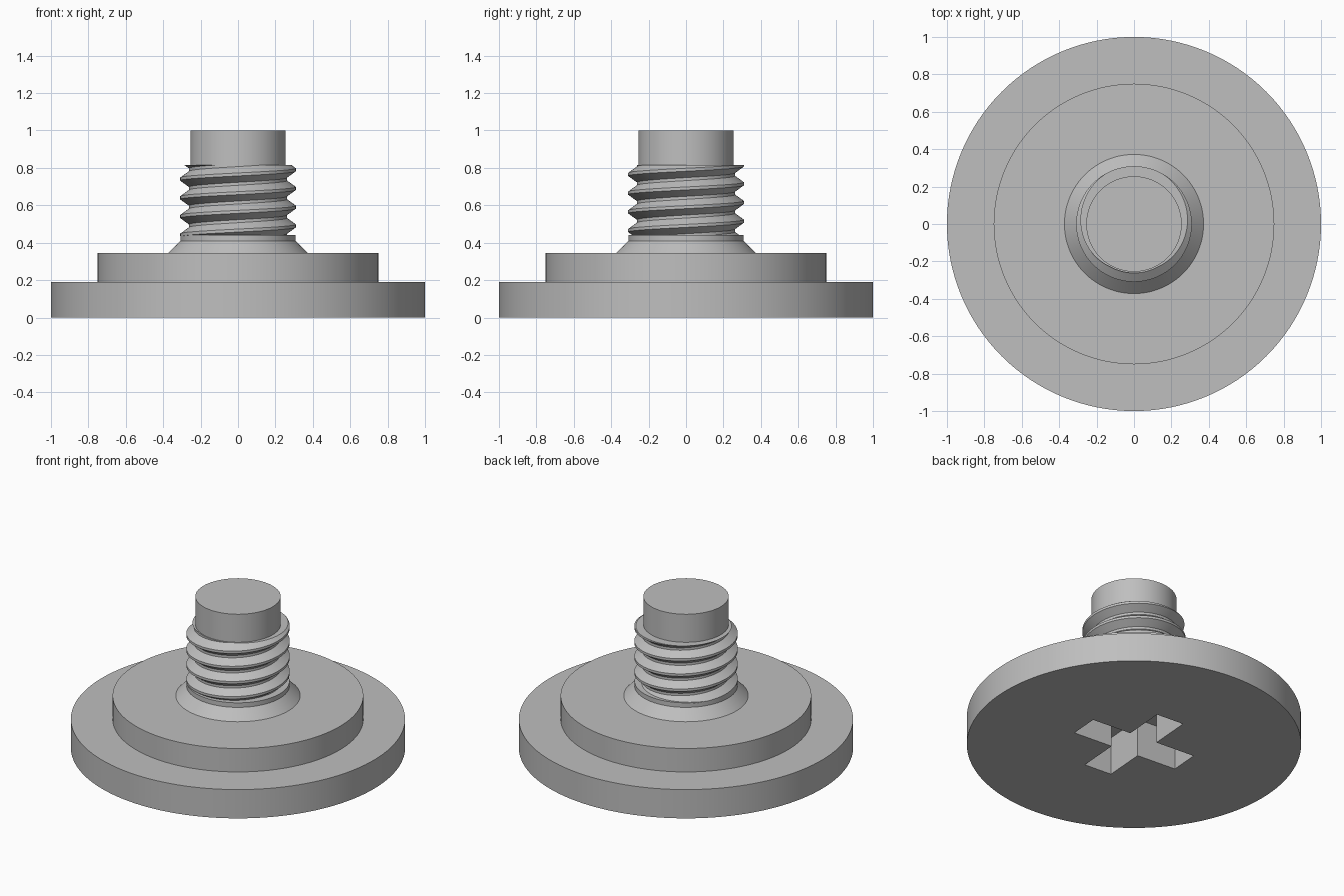
import bpy, bmesh, math
from mathutils import Matrix

cube = bpy.data.objects.get("Cube")
if cube:
    bpy.data.objects.remove(cube, do_unlink=True)

SEGMENTS = 128
PITCH, CREST, ROOT = 0.1, 0.309, 0.262
THREAD_LOW, THREAD_HIGH = 0.435, 0.815

steel = bpy.data.materials.new("grey steel")
steel.use_nodes = True
steel.diffuse_color = (0.52, 0.52, 0.52, 1)
steel.node_tree.nodes["Principled BSDF"].inputs["Base Color"].default_value = (0.52, 0.52, 0.52, 1)


def finish(name, bm):
    """Clean the mesh and turn it into a shaded object."""
    bmesh.ops.remove_doubles(bm, verts=bm.verts, dist=1e-5)
    bmesh.ops.dissolve_degenerate(bm, dist=1e-5, edges=bm.edges)
    bmesh.ops.recalc_face_normals(bm, faces=bm.faces)
    mesh = bpy.data.meshes.new(name)
    bm.to_mesh(mesh)
    bm.free()
    mesh.materials.append(steel)
    obj = bpy.data.objects.new(name, mesh)
    bpy.context.collection.objects.link(obj)
    return obj


def smooth(obj):
    bpy.ops.object.select_all(action='DESELECT')
    obj.select_set(True)
    bpy.context.view_layer.objects.active = obj
    bpy.ops.object.shade_smooth_by_angle(angle=math.radians(25))


def sweep(name, column):
    """Skin a (radius, height) column, given per angle, around the z axis."""
    bm = bmesh.new()
    rows = []
    for i in range(SEGMENTS + 1):
        a = math.tau * i / SEGMENTS
        rows.append([bm.verts.new((r * math.cos(a), r * math.sin(a), z))
                     for r, z in column(i / SEGMENTS)])
    for a, b in zip(rows, rows[1:]):
        for k in range(len(a) - 1):
            bm.faces.new((a[k], b[k], b[k + 1], a[k + 1]))
    return finish(name, bm)


# Flanged head: wide disc, raised shoulder, conical neck and collar
profile = [(0, 0), (1, 0), (1, 0.19), (0.75, 0.19), (0.75, 0.345),
           (0.372, 0.345), (0.308, 0.41), (0.308, 0.44), (0, 0.44)]
head = sweep("flanged_head", lambda turn: profile)

# Cross-shaped driver recess in the underside
bm = bmesh.new()
half, reach, depth = 0.096, 0.37, 0.25
outline = []
for quarter in range(4):
    turn = Matrix.Rotation(quarter * math.pi / 2 - math.radians(4.3), 3, 'Z')
    for x, y in ((reach, -half), (reach, half), (half, half)):
        p = turn @ Matrix.Identity(3).col[0] * x + turn @ Matrix.Identity(3).col[1] * y
        outline.append(bm.verts.new((p.x, p.y, -0.1)))
base = bm.faces.new(outline)
top = bmesh.ops.extrude_face_region(bm, geom=[base])
bmesh.ops.translate(bm, vec=(0, 0, depth + 0.1),
                    verts=[v for v in top["geom"] if isinstance(v, bmesh.types.BMVert)])
cutter = finish("recess_cutter", bm)
cutter.hide_render = True

cut = head.modifiers.new("driver recess", 'BOOLEAN')
cut.operation = 'DIFFERENCE'
cut.solver = 'EXACT'
cut.object = cutter
bpy.context.view_layer.objects.active = head
bpy.ops.object.modifier_apply(modifier=cut.name)
bpy.data.objects.remove(cutter, do_unlink=True)
smooth(head)

# Right-handed thread, trimmed flat at both ends
FLAT = 0.08


def thread_radius(phase):
    d = abs((phase + 0.5) % 1 - 0.5)
    t = min(max((d - FLAT) / (0.5 - 2 * FLAT), 0), 1)
    return CREST + (ROOT - CREST) * t


def thread_column(turn):
    points = [(0.2, THREAD_LOW)]
    for n in range(-2, 7):
        for corner in (-FLAT, FLAT, 0.5 - FLAT, 0.5 + FLAT):
            z = 0.39 + PITCH * (n + corner + turn)
            z = min(max(z, THREAD_LOW), THREAD_HIGH)
            points.append((thread_radius((z - 0.39) / PITCH - turn), z))
    return points + [(0.2, THREAD_HIGH)]


smooth(sweep("thread", thread_column))

# Plain cylindrical tip, running down through the thread
tip = [(0, 0.42), (0.255, 0.42), (0.255, 1), (0, 1)]
smooth(sweep("plain_tip", lambda turn: tip))
